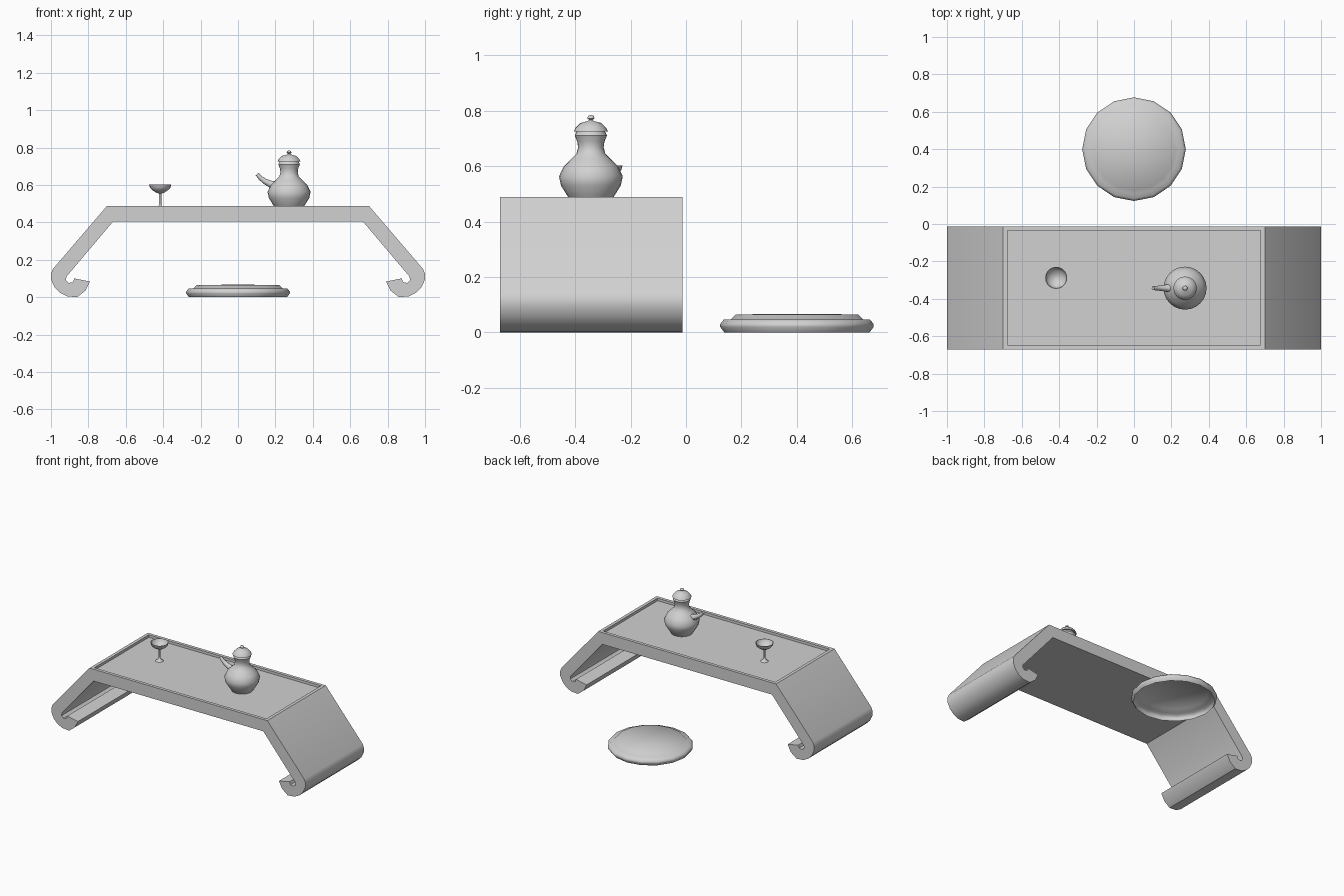
import bpy, bmesh
from math import sin, cos, tau, radians

old = bpy.data.objects.get("Cube")
if old:
    bpy.data.objects.remove(old, do_unlink=True)

grey = bpy.data.materials.new("plain grey")
grey.use_nodes = True
grey.diffuse_color = (0.64, 0.64, 0.64, 1)
grey.node_tree.nodes["Principled BSDF"].inputs["Base Color"].default_value = grey.diffuse_color


def finish(obj, angle):
    """Give the part its material and smooth shading."""
    obj.data.materials.clear()
    obj.data.materials.append(grey)
    bpy.ops.object.select_all(action='DESELECT')
    obj.select_set(True)
    bpy.context.view_layer.objects.active = obj
    bpy.ops.object.shade_smooth_by_angle(angle=radians(angle))
    return obj


def add_mesh(name, bm, angle):
    mesh = bpy.data.meshes.new(name)
    bm.to_mesh(mesh)
    bm.free()
    obj = bpy.data.objects.new(name, mesh)
    bpy.context.collection.objects.link(obj)
    return finish(obj, angle)


def lathe(name, x, y, profile, sides, angle):
    """Turn a (radius, height) profile, listed upwards on the outside."""
    bm = bmesh.new()
    rings = []
    for r, z in profile:
        if r == 0:
            rings.append([bm.verts.new((x, y, z))] * sides)
        else:
            rings.append([bm.verts.new((x + r * cos(tau * i / sides),
                                        y + r * sin(tau * i / sides), z))
                          for i in range(sides)])
    for low, high in zip(rings, rings[1:]):
        for i in range(sides):
            j = (i + 1) % sides
            corners = dict.fromkeys((low[i], low[j], high[j], high[i]))
            bm.faces.new(list(corners))
    return add_mesh(name, bm, angle)


# Table: one bent board with scrolled feet, mirrored from its half outline
FRONT, BACK, TOP = -0.67, -0.013, 0.488
half = [(0.70, TOP), (0.99, 0.15), (1.0, 0.125), (1.0, 0.094), (0.98, 0.052),
        (0.952, 0.024), (0.914, 0.004), (0.86, 0), (0.815, 0.035),
        (0.791, 0.083), (0.875, 0.1), (0.882, 0.08), (0.904, 0.076),
        (0.92, 0.09), (0.917, 0.11), (0.668, 0.404)]
outline = half + [(-x, z) for x, z in reversed(half)]
bm = bmesh.new()
face = bm.faces.new([bm.verts.new((x, FRONT, z)) for x, z in outline])
moved = bmesh.ops.extrude_face_region(bm, geom=[face])["geom"]
bmesh.ops.translate(bm, vec=(0, BACK - FRONT, 0),
                    verts=[v for v in moved if isinstance(v, bmesh.types.BMVert)])
bmesh.ops.recalc_face_normals(bm, faces=bm.faces)

# Sunken tray in the table top
top = max(bm.faces, key=lambda f: f.calc_center_median().z)
bmesh.ops.inset_individual(bm, faces=[top], thickness=0.032)
tray = bmesh.ops.extrude_discrete_faces(bm, faces=[top])["faces"]
bmesh.ops.translate(bm, vec=(0, 0, -0.018), verts=tray[0].verts)
FLOOR = TOP - 0.018
add_mesh("table", bm, 35)

# Round floor cushion, hollow underneath
lathe("cushion", 0, 0.40,
      [(0.262, 0), (0.277, 0.02), (0.277, 0.03), (0.264, 0.046),
       (0.24, 0.046), (0.22, 0.065), (0, 0.067)], 16, 80)

# Pot with flared neck
POT = (0.273, -0.343)
lathe("pot_body", *POT,
      [(0, FLOOR), (0.07, FLOOR), (0.085, 0.493), (0.108, 0.53), (0.115, 0.563),
       (0.097, 0.6), (0.07, 0.627), (0.052, 0.645), (0.046, 0.667),
       (0.049, 0.688), (0.058, 0.71), (0.05, 0.726), (0, 0.726)], 24, 40)
lathe("pot_lid", *POT,
      [(0, 0.724), (0.062, 0.724), (0.055, 0.738), (0.038, 0.755),
       (0.012, 0.762), (0.006, 0.766), (0.013, 0.772), (0.01, 0.781),
       (0, 0.784)], 24, 60)

# Spout: tapered bent tube
curve = bpy.data.curves.new("pot_spout", 'CURVE')
curve.dimensions = '3D'
curve.bevel_depth = 1
curve.bevel_resolution = 2
curve.use_fill_caps = True
path = [(0.102, 0.658, 0.010), (0.120, 0.637, 0.012), (0.146, 0.618, 0.015),
        (0.175, 0.604, 0.019), (0.215, 0.592, 0.026)]
spline = curve.splines.new('POLY')
spline.points.add(len(path) - 1)
for point, (x, z, r) in zip(spline.points, path):
    point.co = (x, POT[1], z, 1)
    point.radius = r
spout = bpy.data.objects.new("pot_spout", curve)
bpy.context.collection.objects.link(spout)
bpy.ops.object.select_all(action='DESELECT')
spout.select_set(True)
bpy.context.view_layer.objects.active = spout
bpy.ops.object.convert(target='MESH')
finish(bpy.context.object, 50)

# Stemmed cup with a hollow bowl
lathe("cup", -0.416, -0.288,
      [(0, FLOOR), (0.026, FLOOR), (0.012, 0.481), (0.006, 0.495),
       (0.006, 0.553), (0.02, 0.558), (0.043, 0.572), (0.055, 0.586),
       (0.059, 0.602), (0.056, 0.602), (0.051, 0.588), (0.039, 0.575),
       (0.018, 0.563), (0, 0.56)], 20, 60)
